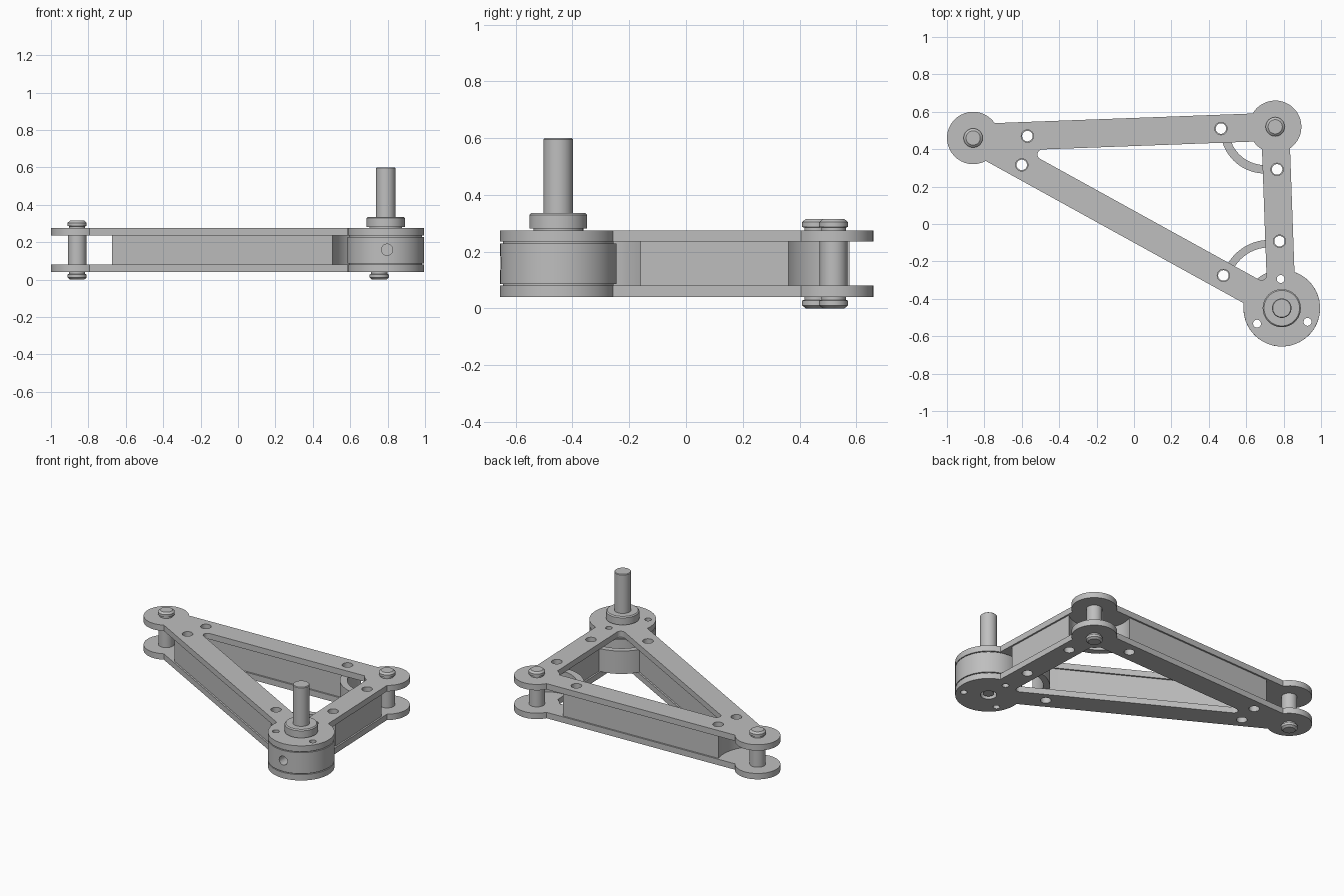
import bpy, bmesh, math
from mathutils import Vector as V, Matrix

if "Cube" in bpy.data.objects:
    bpy.data.objects.remove(bpy.data.objects["Cube"], do_unlink=True)

metal = bpy.data.materials.new("grey metal")
metal.use_nodes = True
metal.diffuse_color = (0.52, 0.52, 0.52, 1)
metal.node_tree.nodes["Principled BSDF"].inputs["Base Color"].default_value = metal.diffuse_color

# Pivot points, counter-clockwise: left pin, hub, back pin
PIVOTS = [V((-0.86, 0.46)), V((0.79, -0.45)), V((0.755, 0.52))]
LEFT, HUB, BACK = PIVOTS
CENTRE = sum(PIVOTS, V((0, 0))) / 3
BAR = 0.075      # half width of the plate bars
SPACER = 0.064   # half width of the spacer bars


def finish(obj, angle=30):
    obj.data.materials.clear()
    obj.data.materials.append(metal)
    bpy.ops.object.select_all(action="DESELECT")
    obj.select_set(True)
    bpy.context.view_layer.objects.active = obj
    bpy.ops.object.shade_smooth_by_angle(angle=math.radians(angle))
    return obj


def add(name, data):
    obj = bpy.data.objects.new(name, data)
    bpy.context.collection.objects.link(obj)
    return obj


def baked(obj, name):
    """Replace an object by its evaluated mesh."""
    bpy.context.view_layer.update()
    graph = bpy.context.evaluated_depsgraph_get()
    mesh = bpy.data.meshes.new_from_object(obj.evaluated_get(graph))
    matrix = obj.matrix_world.copy()
    bpy.data.objects.remove(obj, do_unlink=True)
    new = add(name, mesh)
    new.matrix_world = matrix
    return new


def circle(c, r, n=32):
    return [c + r * V((math.cos(2 * math.pi * k / n), math.sin(2 * math.pi * k / n)))
            for k in range(n)]


def edge_hit(i, j, offset, c, r):
    """Where the bar edge from pivot i towards pivot j leaves a circle."""
    u = (PIVOTS[j] - PIVOTS[i]).normalized()
    n = V((-u.y, u.x))
    if n.dot(CENTRE - PIVOTS[i]) < 0:
        n = -n
    base = PIVOTS[i] + n * offset - c
    b = base.dot(u)
    t = -b + math.sqrt(max(0, b * b - base.dot(base) + r * r))
    return base + u * t


def bisector(i):
    p = PIVOTS[i]
    return ((PIVOTS[i - 1] - p).normalized() + (PIVOTS[(i + 1) % 3] - p).normalized()).normalized()


def fillet(i, offset, r=0.027):
    u = (PIVOTS[i - 1] - PIVOTS[i]).normalized()
    half = math.acos(u.dot(bisector(i)))
    return PIVOTS[i] + bisector(i) * (offset + r) / math.sin(half), r, -1


def loop(offset, corners, steps=28):
    """Triangle outline whose corners are arcs: (centre, radius, inward or outward)."""
    points = []
    for i, (c, r, side) in enumerate(corners):
        a, b = edge_hit(i, i - 1, offset, c, r), edge_hit(i, (i + 1) % 3, offset, c, r)
        mid = bisector(i) * side
        a0, a1, m = (math.atan2(v.y, v.x) for v in (a, b, mid))
        sweep = (a1 - a0) % math.tau
        if (m - a0) % math.tau > sweep:
            sweep -= math.tau
        for k in range(steps + 1):
            t = a0 + sweep * k / steps
            points.append(c + r * V((math.cos(t), math.sin(t))))
    return points


def slab(name, loops, z0, z1):
    """Flat piece with holes, filled from closed outlines."""
    curve = bpy.data.curves.new(name, "CURVE")
    curve.dimensions = "2D"
    curve.fill_mode = "BOTH"
    curve.extrude = (z1 - z0) / 2
    for points in loops:
        spline = curve.splines.new("POLY")
        spline.points.add(len(points) - 1)
        for p, co in zip(spline.points, points):
            p.co = (co.x, co.y, 0, 1)
        spline.use_cyclic_u = True
    obj = add(name + " outline", curve)
    obj.location.z = (z0 + z1) / 2
    return finish(baked(obj, name))


def lathe(name, profile, at, steps=48):
    bm = bmesh.new()
    vs = [bm.verts.new((r, 0, z)) for r, z in profile]
    es = [bm.edges.new(pair) for pair in zip(vs, vs[1:])]
    bmesh.ops.spin(bm, geom=vs + es, cent=(0, 0, 0), axis=(0, 0, 1),
                   angle=math.tau, steps=steps, use_duplicate=False)
    bmesh.ops.remove_doubles(bm, verts=bm.verts, dist=1e-5)
    bmesh.ops.recalc_face_normals(bm, faces=bm.faces)
    mesh = bpy.data.meshes.new(name)
    bm.to_mesh(mesh)
    bm.free()
    obj = add(name, mesh)
    obj.location = (at.x, at.y, 0)
    return finish(obj)


# Bolt hole positions
bar_holes = [V(p) for p in ((-0.57, 0.47), (-0.60, 0.316), (0.465, 0.51),
                            (0.765, 0.292), (0.778, -0.092), (0.478, -0.275))]
hub_holes = [HUB + 0.156 * V((math.cos(a), math.sin(a)))
             for a in (math.radians(92 + 120 * k) for k in range(3))]

# Top and bottom plates
outer = loop(-BAR, [(LEFT, 0.14, -1), (HUB, 0.205, -1), (BACK, 0.14, -1)])
window = loop(BAR, [fillet(0, BAR), fillet(1, BAR), (BACK, 0.14, 1)])
holes = [circle(p, 0.033) for p in bar_holes] + [circle(p, 0.021) for p in hub_holes]
slab("bottom_plate", [outer, window, circle(HUB, 0.05)] + holes, 0.04, 0.08)
slab("top_plate", [outer, window] + holes, 0.235, 0.275)

# Spacer frame with curved ribs around the pivots
hub_rib, back_rib = V((0.725, -0.345)), V((0.70, 0.508))
ends = loop(-SPACER, [(LEFT, 0.255, 1), (hub_rib, 0.22, 1), (back_rib, 0.193, 1)])
inside = loop(SPACER, [fillet(0, SPACER), (hub_rib, 0.26, 1), (back_rib, 0.238, 1)])
slab("spacer_frame", [ends, inside] + [circle(p, 0.028) for p in bar_holes], 0.08, 0.235)

# Hub drum with bolt holes and a front set-screw hole
drum = lathe("drum blank", [(0, 0.08), (0.195, 0.08), (0.195, 0.086), (0.205, 0.086),
                            (0.205, 0.229), (0.195, 0.229), (0.195, 0.235), (0, 0.235)], HUB, 64)
cutters = []
for spot, r, tilt, z in [(p, 0.021, 0, 0.16) for p in hub_holes] + \
        [(HUB + V((0.007, -0.2)), 0.03, math.pi / 2, 0.16)]:
    bm = bmesh.new()
    bmesh.ops.create_cone(bm, cap_ends=True, segments=32, radius1=r, radius2=r, depth=0.2,
                          matrix=Matrix.Rotation(tilt, 4, "X"))
    mesh = bpy.data.meshes.new("cutter")
    bm.to_mesh(mesh)
    bm.free()
    cutter = add("cutter", mesh)
    cutter.location = (spot.x, spot.y, z)
    cutter.hide_render = True
    cut = drum.modifiers.new("hole", "BOOLEAN")
    cut.operation = "DIFFERENCE"
    cut.solver = "EXACT"
    cut.object = cutter
    cutters.append(cutter)
finish(baked(drum, "hub_drum"))
for cutter in cutters:
    bpy.data.objects.remove(cutter, do_unlink=True)

# Drive shaft and its collar
lathe("drive_shaft", [(0, 0.05), (0.034, 0.05), (0.034, 0.09), (0.052, 0.09),
                      (0.052, 0.596), (0.048, 0.6), (0, 0.6)], HUB)
lathe("shaft_collar", [(0, 0.27), (0.088, 0.27), (0.088, 0.281), (0.102, 0.281),
                       (0.102, 0.329), (0.095, 0.336), (0, 0.336)], HUB)

# Pivot pins with chamfered heads, mirrored about mid height
half = [(0, 0), (0.038, 0), (0.051, 0.011), (0.051, 0.028), (0.043, 0.03),
        (0.043, 0.04), (0.049, 0.04)]
pin = half + [(r, 0.315 - z) for r, z in reversed(half)]
for name, spot in (("left_pin", LEFT), ("back_pin", BACK)):
    lathe(name, pin, spot)
